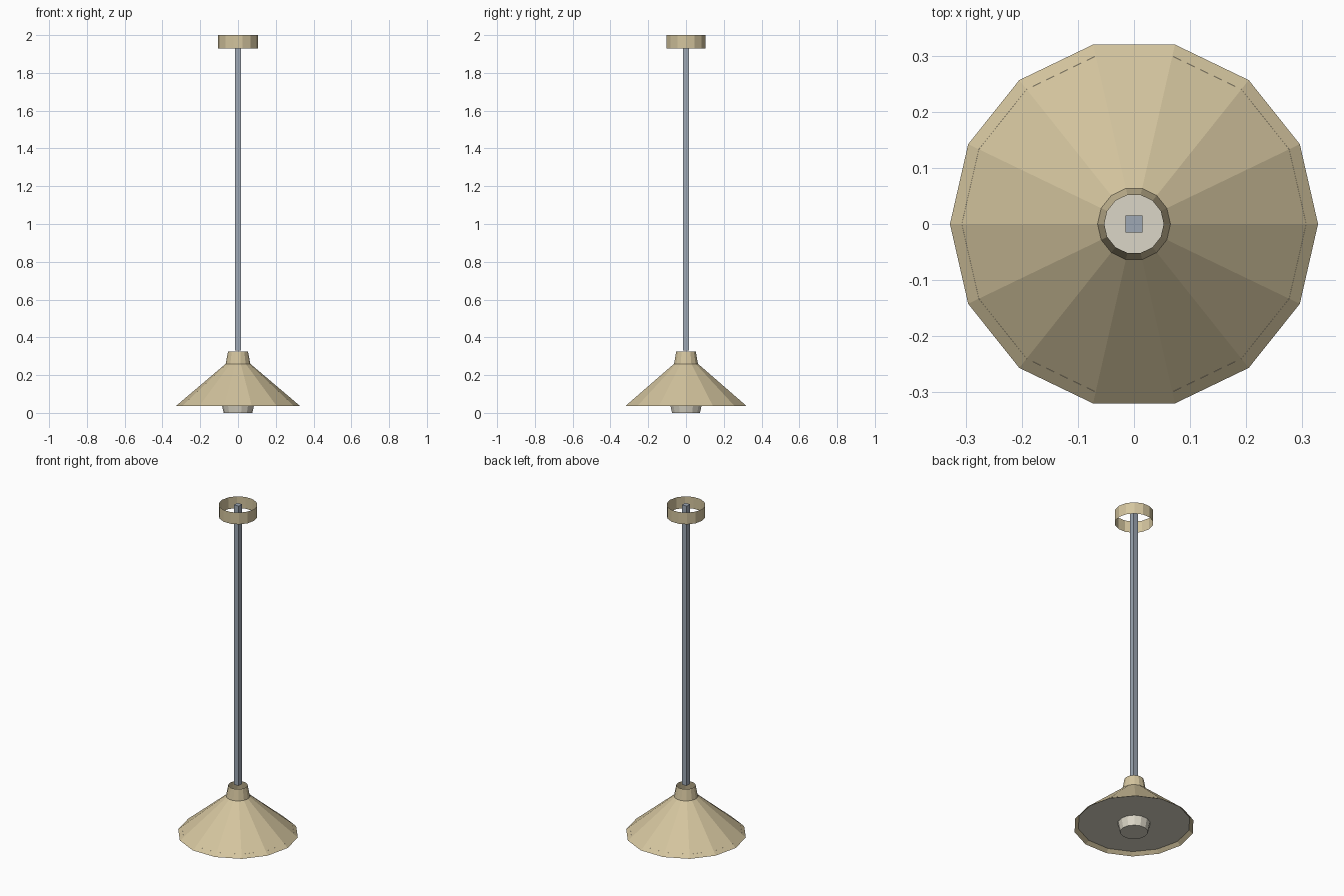
import bpy, bmesh, math

if "Cube" in bpy.data.objects:
    bpy.data.objects.remove(bpy.data.objects["Cube"])

SIDES = 14


def material(name, srgb):
    m = bpy.data.materials.new(name)
    lin = [((c + 0.055) / 1.055) ** 2.4 for c in srgb]
    m.diffuse_color = (*lin, 1.0)
    m.use_nodes = True
    m.node_tree.nodes["Principled BSDF"].inputs["Base Color"].default_value = m.diffuse_color
    return m


BEIGE = material("beige_shade", (0.83, 0.77, 0.62))
CREAM = material("cream_light", (0.86, 0.84, 0.78))
STEEL = material("grey_metal", (0.62, 0.66, 0.71))


def lathe(name, profile, mat, cap_last=False):
    """Revolve (radius, z) points, listed top to bottom, into an open flat-faced shell."""
    bm = bmesh.new()
    rings = []
    for r, z in profile:
        rings.append([bm.verts.new((r * math.cos(2 * math.pi * i / SIDES),
                                    r * math.sin(2 * math.pi * i / SIDES), z))
                      for i in range(SIDES)])
    for upper, lower in zip(rings, rings[1:]):
        for i in range(SIDES):
            j = (i + 1) % SIDES
            bm.faces.new((lower[i], lower[j], upper[j], upper[i]))
    if cap_last:
        bm.faces.new(rings[-1][::-1])
    return finish(name, bm, mat)


def finish(name, bm, mat):
    mesh = bpy.data.meshes.new(name)
    bm.to_mesh(mesh)
    bm.free()
    mesh.materials.append(mat)
    obj = bpy.data.objects.new(name, mesh)
    bpy.context.collection.objects.link(obj)
    return obj


# Open ring at the ceiling
lathe("ceiling_ring", [(0.105, 2.0), (0.105, 1.93)], BEIGE)

# Square hanging rod
bm = bmesh.new()
bmesh.ops.create_cube(bm, size=1)
bmesh.ops.scale(bm, vec=(0.03, 0.03, 1.67), verts=bm.verts)
bmesh.ops.translate(bm, vec=(0, 0, 1.165), verts=bm.verts)
finish("hanging_rod", bm, STEEL)

# Conical shade with an open neck
lathe("shade", [(0.053, 0.325), (0.065, 0.26), (0.328, 0.037)], BEIGE)

# Diffuser plate set just inside the rim, with the tapered bulb below it
lathe("diffuser_and_bulb", [(0.307, 0.055), (0.088, 0.055), (0.076, 0.0)], CREAM, cap_last=True)

# Plate centre, seen from above through the open neck
lathe("diffuser_centre", [(0.09, 0.056), (0.088, 0.055)], CREAM, cap_last=True)
